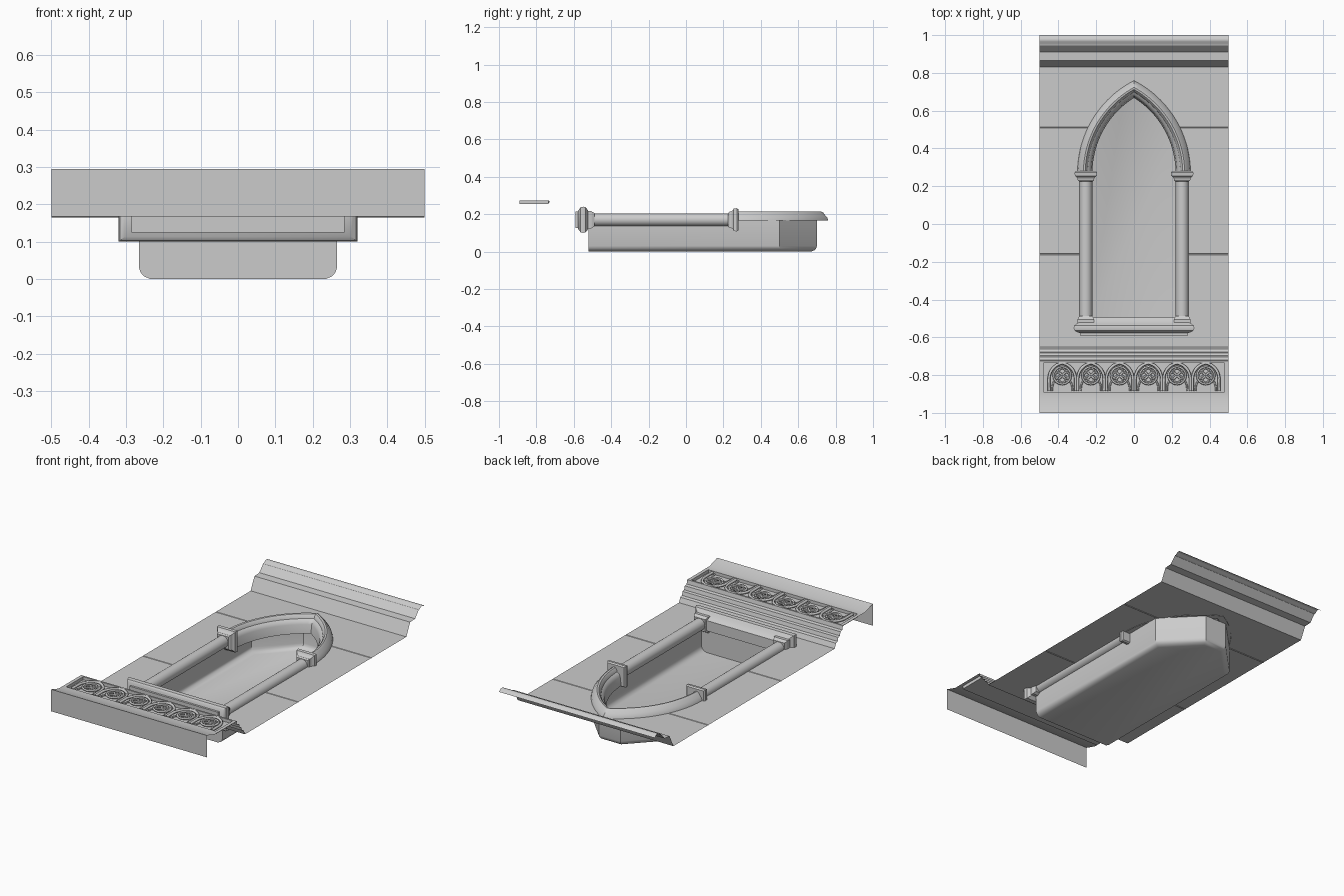
import bpy, bmesh, math

if "Cube" in bpy.data.objects:
    bpy.data.objects.remove(bpy.data.objects["Cube"])

WALL_Z = 0.168
COL_X = 0.255


def make(name, verts, faces, smooth=True, flip=False):
    me = bpy.data.meshes.new(name)
    me.from_pydata(verts, [], faces)
    bm = bmesh.new()
    bm.from_mesh(me)
    bmesh.ops.remove_doubles(bm, verts=bm.verts, dist=1e-5)
    if flip:
        bmesh.ops.reverse_faces(bm, faces=bm.faces)
    bm.to_mesh(me)
    bm.free()
    ob = bpy.data.objects.new(name, me)
    bpy.context.collection.objects.link(ob)
    if smooth:
        bpy.ops.object.select_all(action='DESELECT')
        ob.select_set(True)
        bpy.context.view_layer.objects.active = ob
        bpy.ops.object.shade_smooth_by_angle(angle=math.radians(35))
    return ob


def strips(name, rows):
    """Sheet across x from rows (y, z, half width of the opening)."""
    verts, faces = [], []
    for y, z, w in rows:
        verts += [(-.5, y, z), (-w, y, z), (w, y, z), (.5, y, z)]
    for i in range(len(rows) - 1):
        a, b = 4 * i, 4 * i + 4
        faces += [(a, a + 1, b + 1, b), (a + 2, a + 3, b + 3, b + 2)]
    return make(name, verts, faces)


def stack(name, cx, cz, levels):
    """Square moulding lofted along y from (y, half x, half z)."""
    verts, faces = [], []
    for y, hx, hz in levels:
        verts += [(cx + sx * hx, y, cz + sz * hz)
                  for sx, sz in ((-1, -1), (1, -1), (1, 1), (-1, 1))]
    for i in range(len(levels) - 1):
        for k in range(4):
            n = (k + 1) % 4
            faces.append((4 * i + k, 4 * i + n, 4 * i + 4 + n, 4 * i + 4 + k))
    e = 4 * len(levels)
    faces += [(3, 2, 1, 0), (e - 4, e - 3, e - 2, e - 1)]
    return make(name, verts, faces, flip=True)


# Pointed arch geometry shared by the wall opening and the arch moulding
AC, AY, AR = 0.25, 0.27, 0.55


def arc(d, n=24):
    r = AR - d
    end = math.acos(AC / r)
    return [(-AC + r * math.cos(end * i / n), AY + r * math.sin(end * i / n))
            for i in range(n + 1)]


# Wall sheet with arched opening and shallow course joints
opening = [(y, WALL_Z, w) for w, y in arc(0.04)]
joint = lambda y, w: [(y - .003, WALL_Z, w), (y, WALL_Z - .003, w), (y + .003, WALL_Z, w)]
rows = [(-.65, WALL_Z, 0), (-.545, WALL_Z, 0), (-.545, WALL_Z, COL_X)]
rows += joint(-.16, COL_X) + [(AY, WALL_Z, COL_X)]
w51 = math.sqrt((AR - .04) ** 2 - (.51 - AY) ** 2) - AC
rows += [r for r in opening if r[0] < .505] + joint(.51, w51)
rows += [r for r in opening if r[0] > .515] + [(.83, WALL_Z, 0)]
strips("wall", rows)

# Cornice at the head of the wall
strips("cornice", [(y, z, 0) for y, z in (
    (.83, WALL_Z), (.865, .24), (.91, .243), (.945, .282), (.955, .284),
    (.965, .293), (.975, .295), (.985, .293), (1, .28))])

# Plinth: front drop, sloped top, framed panel and stepped mouldings
PZ, RZ = .273, .255
strips("plinth", [(-1, WALL_Z, 0), (-1, .295, 0), (-.93, PZ, 0), (-.89, PZ, 0),
                  (-.89, PZ, .48), (-.735, PZ, .48), (-.735, PZ, 0), (-.725, PZ, 0),
                  (-.72, .25, 0), (-.703, .246, 0), (-.697, .225, 0), (-.683, .221, 0),
                  (-.677, .2, 0), (-.662, .195, 0), (-.65, WALL_Z, 0)])
tray = [(x, y, z) for z in (PZ, RZ)
        for x, y in ((-.48, -.89), (.48, -.89), (.48, -.735), (-.48, -.735))]
make("panel_recess", tray, [(4, 5, 6, 7)] + [
    (k, (k + 1) % 4, (k + 1) % 4 + 4, k + 4) for k in range(4)], smooth=False)

# Niche: half-octagon headed tray with rounded floor edge
verts, faces = [], []
levels = [(WALL_Z, 0), (.03, 0), (.018, .004), (.008, .012), (0, .03)]
for z, d in levels:
    half = [(.265 - d, -.52), (.265 - d, .5 - .41 * d), (.07 - .41 * d, .7 - d)]
    plan = half + [(-x, y) for x, y in reversed(half)]
    verts += [(x, y, z) for x, y in plan]
for i in range(len(levels) - 1):
    for k in range(6):
        n = (k + 1) % 6
        faces.append((6 * i + k, 6 * i + n, 6 * i + 6 + n, 6 * i + 6 + k))
e = 6 * len(levels)
faces.append(tuple(range(e - 6, e)))
make("niche", verts, faces)

# Arch moulding swept along both arcs
profile = [(0, .165), (.004, .183), (.013, .192), (.022, .207), (.032, .214), (.042, .212),
           (.05, .203), (.054, .19), (.066, .182), (.073, .165), (.08, .115)]
verts, faces, n = [], [], 24
for s in (1, -1):
    base = len(verts)
    for d, z in profile:
        verts += [(s * x, y, z) for x, y in arc(d, n)]
    for i in range(len(profile) - 1):
        for j in range(n):
            a = base + i * (n + 1) + j
            q = (a, a + 1, a + n + 2, a + n + 1)
            faces.append(q if s == 1 else q[::-1])
make("arch_moulding", verts, faces)

# Columns with bases and capitals
for s, side in ((-1, "left"), (1, "right")):
    bpy.ops.mesh.primitive_cylinder_add(vertices=24, radius=.034, depth=.76,
                                        location=(s * COL_X, -.13, .17),
                                        rotation=(math.pi / 2, 0, 0))
    col = bpy.context.object
    col.name = side + "_column"
    bpy.ops.object.shade_smooth_by_angle(angle=math.radians(35))
    stack(side + "_capital", s * COL_X, .17, [
        (.225, .036, .036), (.232, .043, .043), (.24, .044, .044), (.25, .05, .05),
        (.255, .058, .06), (.272, .06, .062), (.28, .054, .056)])
    stack(side + "_column_base", s * COL_X, .17, [
        (-.525, .044, .046), (-.505, .044, .046), (-.498, .04, .04), (-.488, .036, .036)])

# Sill with a rounded roll
stack("sill", 0, .17, [
    (-.59, .285, .045), (-.578, .285, .045), (-.572, .303, .056), (-.563, .316, .067),
    (-.55, .32, .07), (-.537, .316, .067), (-.528, .303, .056), (-.522, .292, .045),
    (-.495, .292, .03)])

# Blind tracery: six arches, each holding a ringed quatrefoil
crv = bpy.data.curves.new("tracery", 'CURVE')
crv.dimensions = '3D'
crv.bevel_depth = .006
crv.bevel_resolution = 1


def line(points, z, thick=1, closed=False):
    sp = crv.splines.new('POLY')
    sp.points.add(len(points) - 1)
    for p, (x, y) in zip(sp.points, points):
        p.co = (x, y, z, 1)
        p.radius = thick
    sp.use_cyclic_u = closed


def ring(cx, cy, r, z, thick):
    line([(cx + r * math.cos(t * math.tau / 16), cy + r * math.sin(t * math.tau / 16))
          for t in range(16)], z, thick, True)


def pointed(cx, hw, foot, spring, c, z, thick):
    r = hw + c
    end = math.acos(c / r)
    right = [(hw, foot)] + [(r * math.cos(end * i / 8) - c, spring + r * math.sin(end * i / 8))
                            for i in range(9)]
    pts = right + [(-x, y) for x, y in reversed(right[:-1])]
    line([(cx + x, y) for x, y in pts], z, thick)


for i in range(6):
    cx = (i - 2.5) * .152
    pointed(cx, .07, -.885, -.82, .015, .266, 1.3)
    pointed(cx, .054, -.885, -.875, .03, .26, .8)
    ring(cx, -.802, .046, .264, 1)
    for dx, dy in ((1, 0), (-1, 0), (0, 1), (0, -1)):
        ring(cx + .021 * dx, -.802 + .021 * dy, .017, .262, .8)
bpy.context.collection.objects.link(bpy.data.objects.new("tracery", crv))
